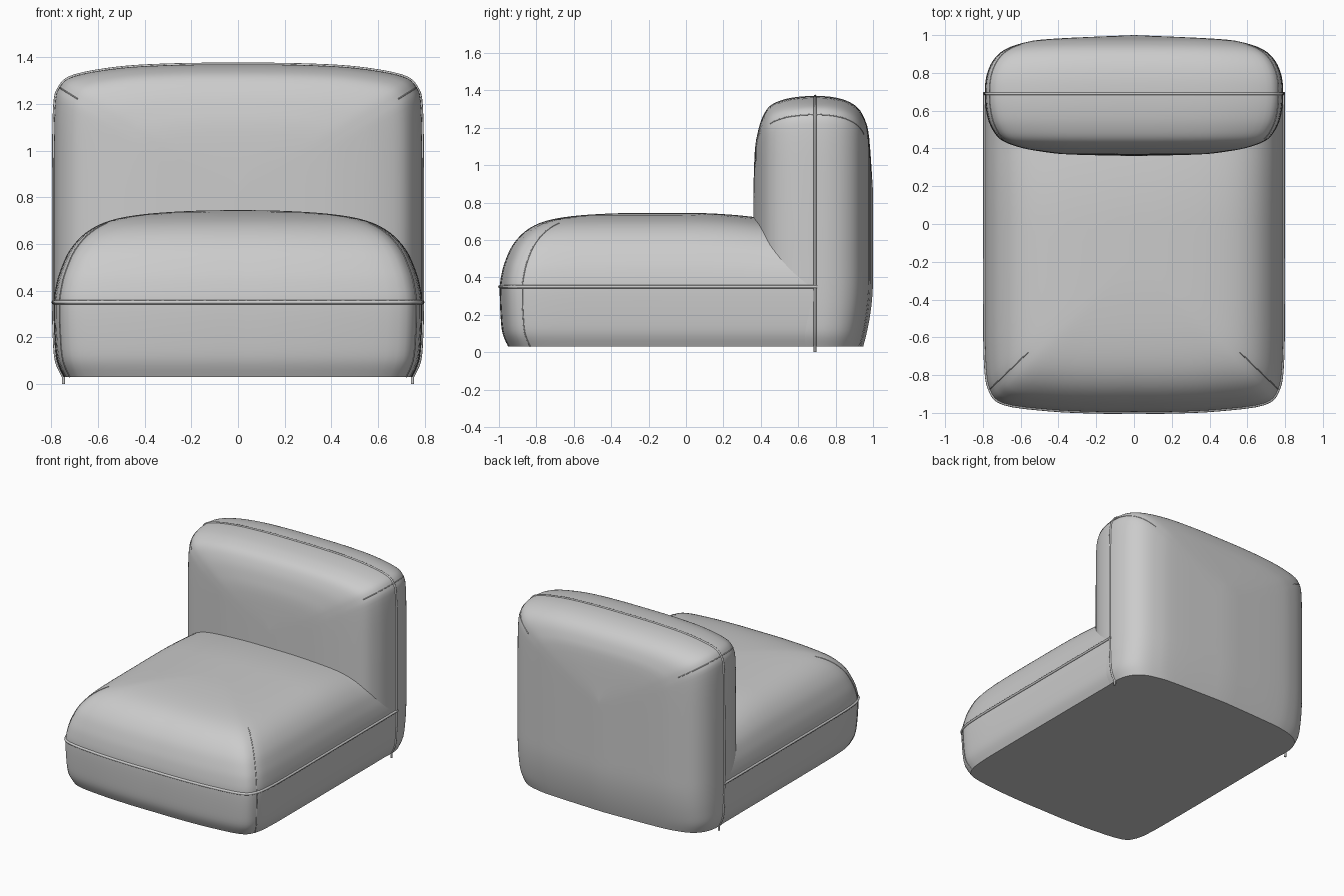
import bpy, bmesh
from mathutils import Vector

if "Cube" in bpy.data.objects:
    bpy.data.objects.remove(bpy.data.objects["Cube"])

HX = 0.79   # half width of both cushions
STEP = 4    # samples per control segment


def smooth(pts):
    """Catmull-Rom resample of 2D control points."""
    pts = [Vector(p) for p in pts]
    out = []
    for i in range(len(pts) - 1):
        a, b, c, d = (pts[max(i - 1, 0)], pts[i], pts[i + 1], pts[min(i + 2, len(pts) - 1)])
        for k in range(STEP):
            t = k / STEP
            out.append(0.5 * (2 * b + (c - a) * t + (2 * a - 5 * b + 4 * c - d) * t * t
                              + (3 * b - a - 3 * c + d) * t ** 3))
    return out + [pts[-1]]


def finish(ob):
    bpy.ops.object.select_all(action='DESELECT')
    ob.select_set(True)
    bpy.context.view_layer.objects.active = ob
    bpy.ops.object.shade_smooth_by_angle(angle=0.8)


def cushion(name, half, levels, vmax, k, place, cap_first):
    """Loft a U-shaped outline through (inset, height) levels; returns the point grid."""
    right = smooth(half)
    outline = right + [Vector((-p.x, p.y)) for p in reversed(right[:-1])]
    grid = [[place(p.x * (HX - d) / HX, p.y * (vmax - k * d) / vmax, h) for p in outline]
            for d, h in smooth(levels)]
    bm = bmesh.new()
    vs = [[bm.verts.new(p) for p in row] for row in grid]
    for a, b in zip(vs, vs[1:]):
        for j in range(len(a) - 1):
            bm.faces.new((a[j], a[j + 1], b[j + 1], b[j]))
    # close the open end of the U, and the first ring where it is a real opening
    bm.faces.new([r[0] for r in vs] + [r[-1] for r in reversed(vs)])
    if cap_first:
        bm.faces.new(list(reversed(vs[0])))
    bmesh.ops.remove_doubles(bm, verts=bm.verts, dist=0.0002)
    bmesh.ops.recalc_face_normals(bm, faces=bm.faces)
    me = bpy.data.meshes.new(name)
    bm.to_mesh(me)
    bm.free()
    ob = bpy.data.objects.new(name, me)
    bpy.context.collection.objects.link(ob)
    finish(ob)
    return grid


def piping(name, pts, radius):
    cu = bpy.data.curves.new(name, 'CURVE')
    cu.dimensions = '3D'
    cu.bevel_depth = radius
    cu.bevel_resolution = 2
    cu.use_fill_caps = True
    sp = cu.splines.new('POLY')
    sp.points.add(len(pts) - 1)
    for q, p in zip(sp.points, pts):
        q.co = (*p, 1)
    bpy.context.collection.objects.link(bpy.data.objects.new(name, cu))


def seat_place(x, v, h):
    y = 0.7 - v
    sag = min(0.03, 0.02 * (max(y, 0) / 0.35) ** 2) * max(0, (h - 0.4) / 0.34)
    return Vector((x, y, h - sag))


def back_place(x, v, h):
    z = v + 0.03
    tuck = 1 - 0.17 * (max(0, 0.4 - z) / 0.37) ** 2
    return Vector((x, 0.69 + (h - 0.69) * tuck, z))


# seat cushion: plan outline lofted upwards, bowed front
seat_half = [(0.79, 0), (0.79, 0.25), (0.79, 0.5), (0.79, 0.8), (0.79, 1.15), (0.786, 1.43),
             (0.764, 1.575), (0.69, 1.65), (0.45, 1.683), (0.2, 1.695), (0, 1.695)]
seat_levels = [(0.045, 0.03), (0.015, 0.1), (0.004, 0.2), (0, 0.34), (0.01, 0.42), (0.03, 0.49),
               (0.07, 0.575), (0.14, 0.65), (0.24, 0.70), (0.39, 0.728), (0.6, 0.742), (0.79, 0.745)]
seat = cushion("seat", seat_half, seat_levels, 1.695, 1.0, seat_place, True)

# backrest cushion: arch outline lofted from front to rear
back_half = [(0.748, 0), (0.778, 0.07), (0.787, 0.17), (0.79, 0.3), (0.79, 0.5), (0.79, 0.85),
             (0.786, 1.15), (0.765, 1.24), (0.70, 1.29), (0.5, 1.325), (0.25, 1.338), (0, 1.34)]
back_levels = [(0.79, 0.36), (0.45, 0.368), (0.29, 0.385), (0.17, 0.41), (0.08, 0.45),
               (0.03, 0.52), (0.007, 0.6), (0, 0.69), (0.008, 0.78), (0.04, 0.86),
               (0.10, 0.92), (0.2, 0.958), (0.35, 0.98), (0.79, 1.0)]
back = cushion("backrest", back_half, back_levels, 1.34, 0.65, back_place, False)

# welt piping along the widest ring of each cushion
piping("seat_piping", [p + Vector((0, 0, 0.01)) for p in seat[3 * STEP]], 0.009)
rim = back[7 * STEP]
tail = Vector((0, 0, -0.03))
piping("backrest_piping", [rim[0] + tail] + rim + [rim[-1] + tail], 0.007)

# fine stitched seams over the rounded corners
for side, flip in (("right", 1), ("left", -1)):
    ci = 6 * STEP if flip == 1 else -1 - 6 * STEP
    piping(f"seat_corner_seam_{side}", [row[ci] for row in seat[:8 * STEP]], 0.003)
    ci = 7 * STEP if flip == 1 else -1 - 7 * STEP
    piping(f"backrest_corner_seam_{side}", [row[ci] for row in back[4 * STEP:11 * STEP]], 0.003)
